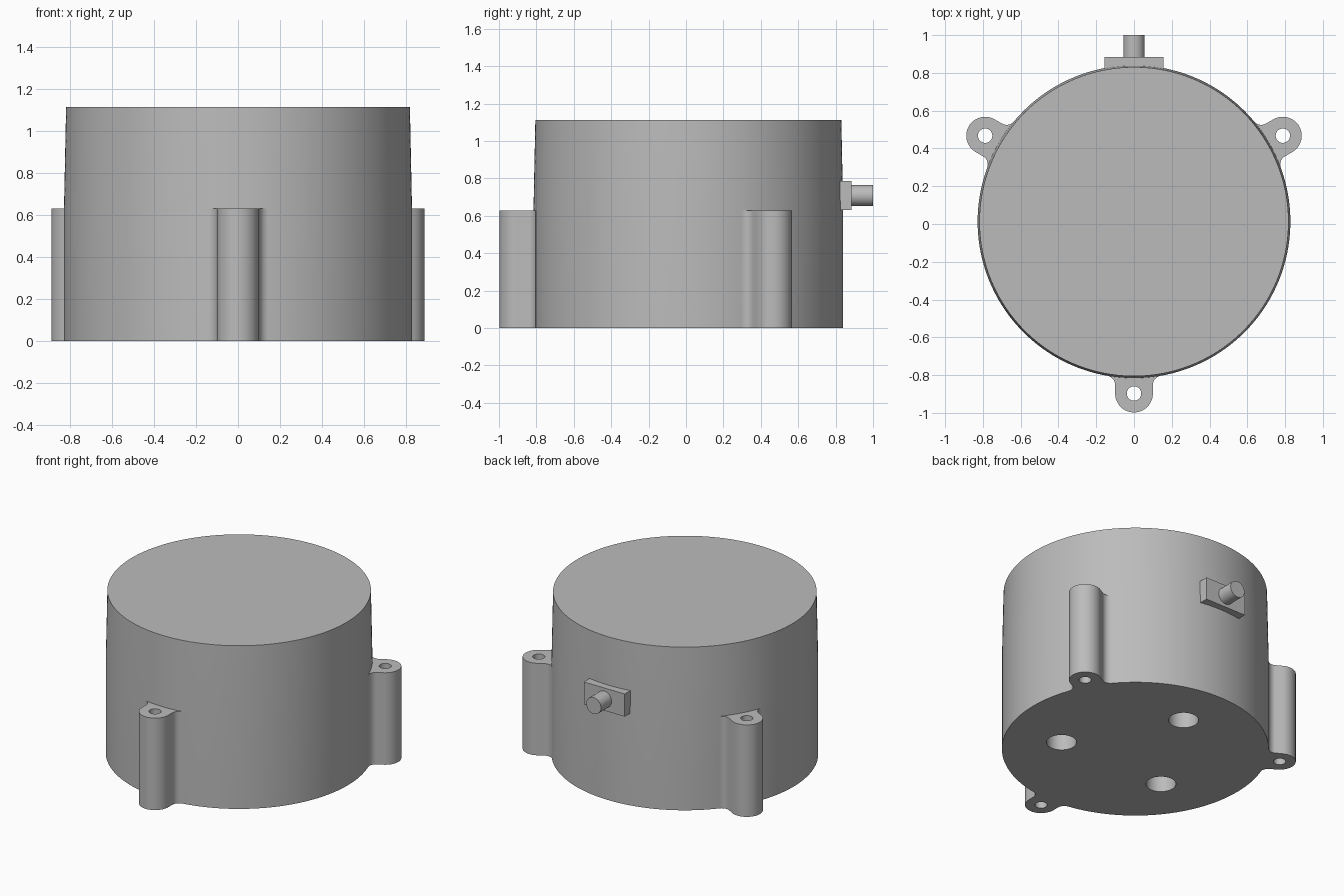
import bpy, bmesh, math
from mathutils import Matrix, Vector

CY = 0.0125          # y of the housing axis
R_BASE, R_TOP = 0.828, 0.818
HEIGHT, LUG_H = 1.113, 0.63
LUG_DIST, LUG_R, FILLET = 0.91, 0.1, 0.05

cube = bpy.data.objects.get("Cube")
if cube:
    bpy.data.objects.remove(cube, do_unlink=True)

grey = bpy.data.materials.new("light grey metal")
grey.use_nodes = True
COLOUR = (0.5, 0.5, 0.5, 1)
grey.diffuse_color = COLOUR
grey.node_tree.nodes["Principled BSDF"].inputs["Base Color"].default_value = COLOUR


def make(name, bm):
    bmesh.ops.recalc_face_normals(bm, faces=bm.faces[:])
    mesh = bpy.data.meshes.new(name)
    bm.to_mesh(mesh)
    bm.free()
    mesh.materials.append(grey)
    obj = bpy.data.objects.new(name, mesh)
    bpy.context.collection.objects.link(obj)
    return obj


def loft(name, rings):
    """Closed solid through matching rings of points."""
    bm = bmesh.new()
    loops = [[bm.verts.new(p) for p in ring] for ring in rings]
    n = len(loops[0])
    for a, b in zip(loops, loops[1:]):
        for i in range(n):
            j = (i + 1) % n
            bm.faces.new((a[i], a[j], b[j], b[i]))
    bm.faces.new(loops[0])
    bm.faces.new(loops[-1])
    return make(name, bm)


def ring(radius, z, x=0, y=CY, n=192):
    return [(x + radius * math.cos(math.tau * i / n),
             y + radius * math.sin(math.tau * i / n), z) for i in range(n)]


def activate(obj):
    bpy.ops.object.select_all(action='DESELECT')
    obj.select_set(True)
    bpy.context.view_layer.objects.active = obj


def combine(obj, tool, operation):
    mod = obj.modifiers.new(operation, 'BOOLEAN')
    mod.operation, mod.solver, mod.object = operation, 'EXACT', tool
    activate(obj)
    bpy.ops.object.modifier_apply(modifier=mod.name)
    bpy.data.objects.remove(tool, do_unlink=True)


def lug_half():
    """Half outline of a lug: nose arc, straight flank, fillet onto the wall."""
    pts = []
    for i in range(17):
        a = math.pi / 2 * i / 16
        pts.append((LUG_DIST + LUG_R * math.cos(a), LUG_R * math.sin(a)))
    t = LUG_R + FILLET
    d = math.sqrt((R_BASE + FILLET) ** 2 - t * t)
    end = math.atan2(t, d)
    for i in range(13):
        a = -math.pi / 2 - (math.pi / 2 - end) * i / 12
        pts.append((d + FILLET * math.sin(a + math.pi / 2),
                    t - FILLET * math.cos(a + math.pi / 2)))
    pts.append((0.72, 0.13))
    return pts


def polar(distance, degrees):
    a = math.radians(degrees)
    return distance * math.cos(a), CY + distance * math.sin(a)


# Housing drum, straight below and slightly tapered above
housing = loft("housing", [ring(R_BASE, 0), ring(R_BASE, LUG_H), ring(R_TOP, HEIGHT)])

# Three screw lugs merged into the wall
half = lug_half()
outline = half + [(r, -t) for r, t in reversed(half[1:])]
for angle in (30, 150, 270):
    turn = Matrix.Translation((0, CY, 0)) @ Matrix.Rotation(math.radians(angle), 4, 'Z')
    lug = loft("lug", [[turn @ Vector((r, t, z)) for r, t in outline] for z in (0, LUG_H)])
    combine(housing, lug, 'UNION')

# Through holes in the lugs, blind holes in the underside
for angle in (30, 150, 270):
    x, y = polar(LUG_DIST, angle)
    combine(housing, loft("lug_drill", [ring(0.038, z, x, y, 40) for z in (-0.1, 0.8)]),
            'DIFFERENCE')
    x, y = polar(0.465, angle + 180)
    combine(housing, loft("base_drill", [ring(0.093, z, x, y, 64) for z in (-0.1, 0.5)]),
            'DIFFERENCE')

# Rear connector plate
bm = bmesh.new()
bmesh.ops.create_cube(bm, size=1, matrix=Matrix.Translation((0, 0.815, 0.708))
                      @ Matrix.Diagonal((0.31, 0.14, 0.155, 1)))
plate = make("connector_plate", bm)

# Rear connector stub
bm = bmesh.new()
bmesh.ops.create_cone(bm, cap_ends=True, segments=64, radius1=0.056, radius2=0.056, depth=0.15,
                      matrix=Matrix.Translation((0, 0.925, 0.708))
                      @ Matrix.Rotation(math.pi / 2, 4, 'X'))
stub = make("connector_stub", bm)

for obj in (housing, plate, stub):
    activate(obj)
    bpy.ops.object.shade_smooth_by_angle(angle=math.radians(30))
